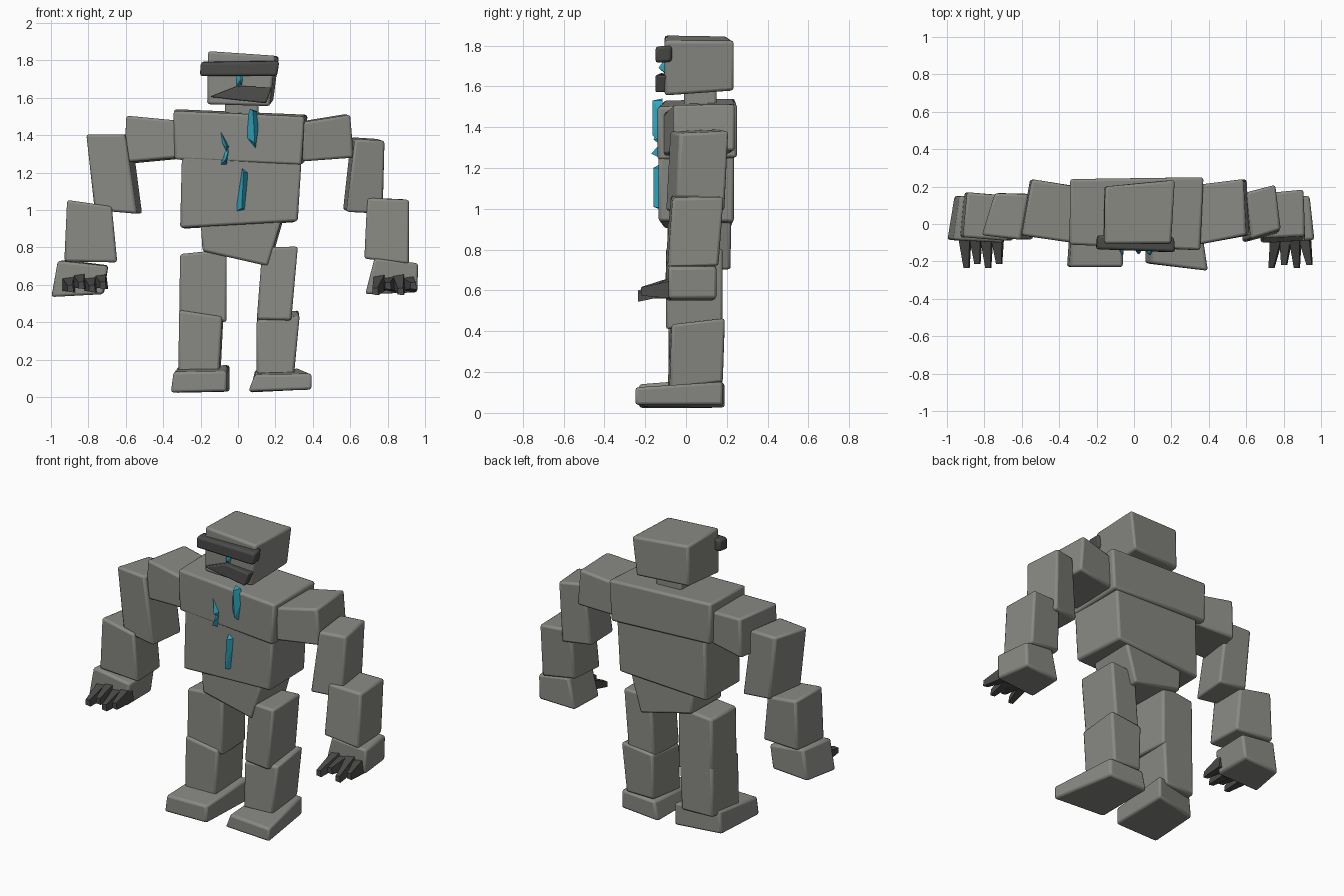
import bpy, bmesh, math


def material(name, rgb):
    m = bpy.data.materials.new(name)
    m.diffuse_color = (*rgb, 1)
    return m


STONE = material("grey stone", (0.25, 0.25, 0.23))
DARK = material("dark stone", (0.07, 0.07, 0.068))
TEAL = material("teal crystal", (0.03, 0.42, 0.58))


def finish(name, bm, mat, bevel):
    bmesh.ops.recalc_face_normals(bm, faces=bm.faces)
    me = bpy.data.meshes.new(name)
    bm.to_mesh(me)
    bm.free()
    me.materials.append(mat)
    ob = bpy.data.objects.new(name, me)
    bpy.context.collection.objects.link(ob)
    bpy.context.view_layer.objects.active = ob
    ob.select_set(True)
    if bevel:
        b = ob.modifiers.new("Bevel", 'BEVEL')
        b.width = bevel
        b.segments = 2
        b.limit_method = 'ANGLE'
        bpy.ops.object.shade_smooth_by_angle(angle=math.radians(40))
    ob.select_set(False)
    return ob


def block(name, quad, front, back, shift=(0, 0), scale=(1, 1), mat=STONE, bevel=0.014, lean=0):
    """Hewn block: front outline (BL, BR, TR, TL in x,z), left/right y of the
    front and back, back outline shifted and scaled, top leaning along y."""
    cx = sum(p[0] for p in quad) / 4
    cz = sum(p[1] for p in quad) / 4
    bm = bmesh.new()
    rings = []
    for is_back, ys in ((False, front), (True, back)):
        ring = []
        for i, (x, z) in enumerate(quad):
            y = ys[1 if i in (1, 2) else 0] + (lean if i > 1 else 0)
            if is_back:
                x = cx + (x - cx) * scale[0] + shift[0]
                z = cz + (z - cz) * scale[1] + shift[1]
            ring.append(bm.verts.new((x, y, z)))
        rings.append(ring)
    f, b = rings
    bm.faces.new(f)
    bm.faces.new(b[::-1])
    for i in range(4):
        j = (i + 1) % 4
        bm.faces.new((f[i], b[i], b[j], f[j]))
    return finish(name, bm, mat, bevel)


def shard(name, outline, y, thick, ridge):
    """Crystal splinter: flat outline rising to a ridge line in front."""
    bm = bmesh.new()
    back = [bm.verts.new((x, y, z)) for x, z in outline]
    peak = [bm.verts.new((x, y - thick, z)) for x, z in ridge]
    bmesh.ops.convex_hull(bm, input=back + peak)
    return finish(name, bm, TEAL, 0)


def finger(name, root, tip, w, h):
    """Tapered stone finger from the hand to a wedge tip."""
    bm = bmesh.new()
    pts = []
    for (x, y, z), k in ((root, 1), (tip, 0.45)):
        for sx, sz in ((-1, -0.8), (1, -1), (0.7, 1), (-1, 0.8)):
            pts.append(bm.verts.new((x + sx * w * k, y, z + sz * h * k)))
    bmesh.ops.convex_hull(bm, input=pts)
    return finish(name, bm, DARK, 0)


# Torso
block("chest", [(-.34, 1.27), (.34, 1.24), (.355, 1.50), (-.345, 1.53)],
      (-.11, -.14), (.24, .25), (.01, .01), (1.02, 1.0))
block("belly", [(-.31, .905), (.32, .94), (.34, 1.27), (-.30, 1.30)],
      (-.11, -.135), (.22, .235), (0, -.005), (.96, 1))
block("pelvis", [(-.19, .78), (.16, .70), (.23, .94), (-.20, .94)],
      (-.09, -.09), (.20, .22), (.01, 0))

# Head
block("neck", [(-.07, 1.48), (.11, 1.48), (.11, 1.60), (-.07, 1.60)], (-.01, -.01), (.15, .15))
block("head", [(-.165, 1.565), (.17, 1.555), (.20, 1.825), (-.16, 1.85)],
      (-.105, -.105), (.20, .235), (.012, .01), (1.04, .9))
block("brow", [(-.205, 1.715), (.21, 1.715), (.222, 1.795), (-.20, 1.79)],
      (-.135, -.15), (-.06, -.07), (0, .005), (.97, 1), DARK)
block("jaw", [(-.15, 1.605), (.15, 1.57), (.18, 1.655), (.0, 1.665)],
      (-.13, -.15), (-.06, -.06), (0, 0), (1, .9), DARK, .008)
shard("face_crystal", [(-.012, 1.66), (.022, 1.665), (.028, 1.71), (.012, 1.74), (-.012, 1.71)],
      -.10, .035, [(.01, 1.69)])

# Arms
block("left_shoulder", [(-.61, 1.255), (-.32, 1.28), (-.335, 1.48), (-.60, 1.505)],
      (-.06, -.10), (.24, .20), (.04, -.005), (.9, 1))
block("right_shoulder", [(.345, 1.26), (.62, 1.28), (.60, 1.51), (.345, 1.47)],
      (-.11, -.06), (.21, .24), (-.01, .005), (.95, 1))
block("left_upper_arm", [(-.77, 1.0), (-.54, .98), (-.605, 1.405), (-.815, 1.405)],
      (-.06, -.085), (.165, .16), (.05, 0), (.85, 1))
block("right_upper_arm", [(.58, .99), (.775, .98), (.785, 1.37), (.625, 1.38)],
      (-.10, -.05), (.15, .19), (-.025, .01), (.95, 1), lean=.02)
block("left_forearm", [(-.93, .725), (-.645, .72), (-.675, 1.02), (-.915, 1.055)],
      (-.07, -.09), (.17, .15), (.01, -.005), (.9, .95))
block("right_forearm", [(.675, .74), (.915, .71), (.915, 1.055), (.69, 1.065)],
      (-.10, -.09), (.14, .16), (0, .005), (.92, .98), lean=.025)

# Hands and fingers
block("left_hand", [(-1.0, .535), (-.72, .55), (-.695, .70), (-.965, .73)],
      (-.085, -.10), (.15, .15), (.02, .005), (.88, 1))
block("right_hand", [(.68, .55), (.96, .56), (.965, .715), (.73, .745)],
      (-.10, -.085), (.14, .15), (-.01, 0), (.88, 1))
for i in range(4):
    x = -.905 + i * .058
    z = .605 + (i % 2) * .018
    finger(f"left_finger_{i + 1}", (x, -.06, z), (x + .01, -.235 + .02 * (i % 2), z - .025), .037, .045)
    x = .765 + i * .048
    finger(f"right_finger_{i + 1}", (x, -.06, .625 - .02 * (i % 2)),
           (x + .02 * i - .03, -.235 + .015 * (i % 2), .565 + .03 * (i % 2)), .037, .045)

# Legs
block("left_thigh", [(-.315, .44), (-.06, .40), (-.06, .79), (-.31, .765)],
      (-.07, -.07), (.17, .18), (0, 0), (.92, 1))
block("right_thigh", [(.10, .415), (.285, .41), (.32, .805), (.13, .80)],
      (-.08, -.10), (.17, .18), (0, 0), (.97, 1))
block("left_shin", [(-.32, .13), (-.10, .13), (-.085, .43), (-.315, .465)],
      (-.085, -.085), (.17, .18), (.01, .01), (.98, 1))
block("right_shin", [(.10, .12), (.30, .12), (.33, .435), (.10, .41)],
      (-.09, -.08), (.18, .18), (0, .03), (.97, 1), lean=.01)
block("left_foot", [(-.36, .025), (-.06, .03), (-.06, .14), (-.345, .135)],
      (-.23, -.23), (.12, .18), (.02, .015), (.97, 1.3))
block("right_foot", [(.055, .03), (.395, .04), (.395, .125), (.09, .12)],
      (-.21, -.25), (.19, .18), (-.03, .012), (.78, 1.35))

# Chest crystals
shard("upper_crystal", [(.065, 1.54), (.10, 1.53), (.115, 1.46), (.095, 1.32), (.04, 1.39), (.05, 1.50)],
      -.115, .05, [(.08, 1.53), (.09, 1.36)])
shard("side_crystal_top", [(-.10, 1.44), (-.045, 1.34), (-.06, 1.30), (-.09, 1.36)],
      -.11, .05, [(-.06, 1.34)])
shard("side_crystal_bottom", [(-.045, 1.34), (-.06, 1.24), (-.095, 1.24), (-.07, 1.32)],
      -.11, .06, [(-.065, 1.27)])
shard("belly_crystal", [(.02, 1.23), (.06, 1.20), (.04, 1.00), (-.015, .99)],
      -.11, .05, [(.03, 1.20), (.02, 1.01)])
